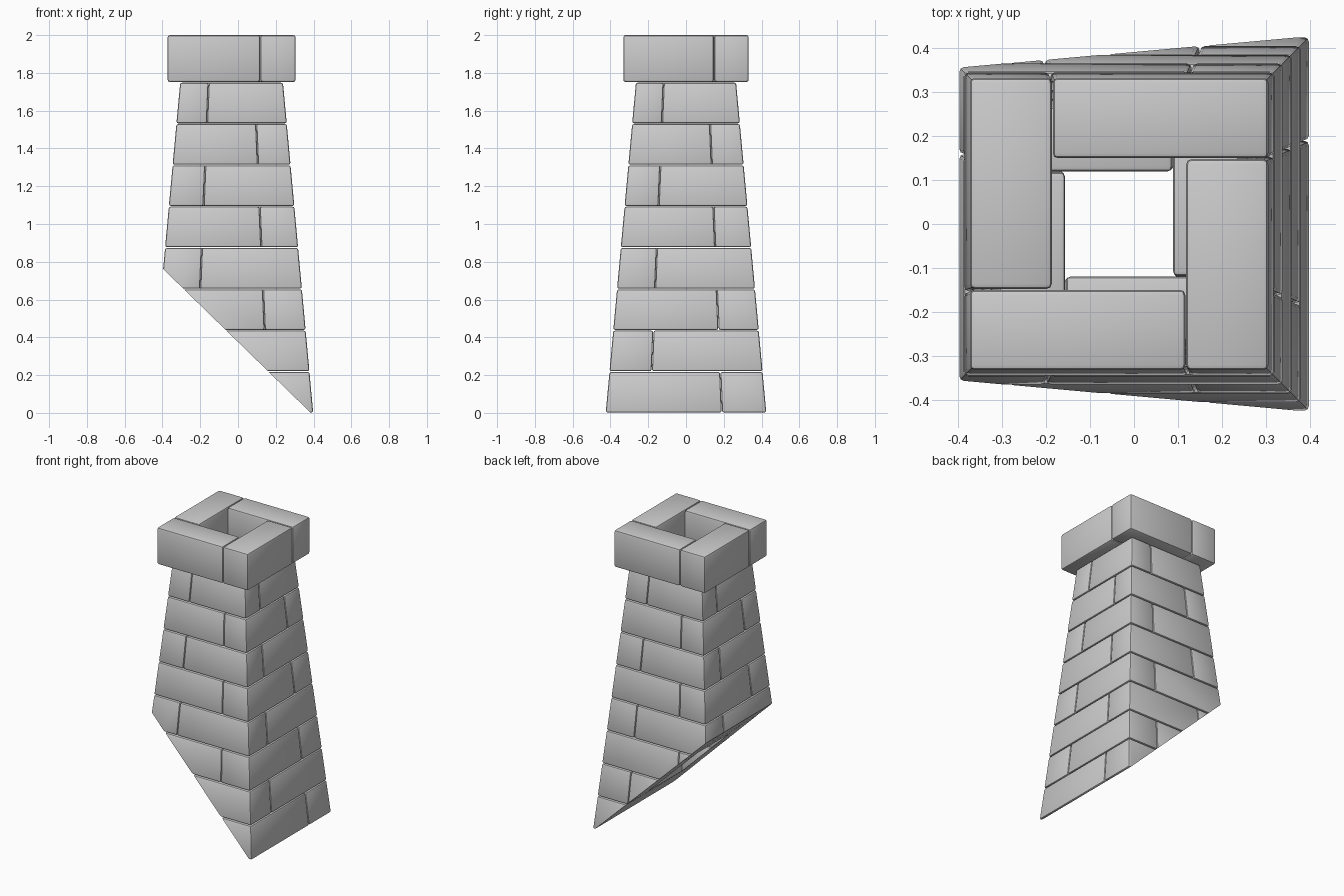
import bpy, bmesh, math
from mathutils import Vector

cube = bpy.data.objects.get("Cube")
if cube:
    bpy.data.objects.remove(cube, do_unlink=True)

stone = bpy.data.materials.new("grey_stone")
stone.use_nodes = True
GREY = (0.6, 0.6, 0.6, 1)
stone.diffuse_color = GREY
stone.node_tree.nodes["Principled BSDF"].inputs["Base Color"].default_value = GREY

CENTRE_X = -0.034
INNER = 0.45      # flue half-width as a share of the outer half-width
GAP = 0.002
CUT_POINT = Vector((0.385, 0, 0))
CUT_NORMAL = Vector((-0.975, 0, -1)).normalized()   # roof slope


def half_width(z):
    return 0.425 - 0.0914 * z


def brick(name, turn, mirror, z0, z1, w0, w1, bevel):
    """One of four pinwheel bricks in a course, tapering from w0 to w1."""
    bm = bmesh.new()
    bmesh.ops.create_cube(bm, size=1)
    for v in bm.verts:
        top = v.co.z > 0
        w = w1 if top else w0
        x = INNER * w - GAP if v.co.x > 0 else -w
        y = -INNER * w if v.co.y > 0 else -w
        for _ in range(turn):
            x, y = -y, x
        x *= mirror * (w + 0.007) / w
        v.co = (x + CENTRE_X, y, z1 - GAP if top else z0 + GAP)
    bmesh.ops.recalc_face_normals(bm, faces=bm.faces)
    bmesh.ops.bevel(bm, geom=bm.edges[:], offset=bevel, segments=2,
                    profile=0.5, affect='EDGES')
    # Trim to the roof slope and close the cut
    cut = bmesh.ops.bisect_plane(bm, geom=bm.verts[:] + bm.edges[:] + bm.faces[:],
                                 plane_co=CUT_POINT, plane_no=CUT_NORMAL,
                                 clear_outer=True)
    edges = [e for e in cut["geom_cut"] if isinstance(e, bmesh.types.BMEdge)]
    if edges and bm.faces:
        bmesh.ops.holes_fill(bm, edges=edges, sides=0)
        bmesh.ops.recalc_face_normals(bm, faces=bm.faces)
    if bm.faces:
        mesh = bpy.data.meshes.new(name)
        bm.to_mesh(mesh)
        mesh.materials.append(stone)
        obj = bpy.data.objects.new(name, mesh)
        bpy.context.collection.objects.link(obj)
        obj.select_set(True)
        bpy.context.view_layer.objects.active = obj
    bm.free()


bpy.ops.object.select_all(action='DESELECT')
SIDES = ("front", "right", "back", "left")

# Tapered shaft: eight courses with alternating joints
COURSES = 8
STEP = 1.75 / COURSES
for i in range(COURSES):
    z0, z1 = i * STEP, (i + 1) * STEP
    for k, side in enumerate(SIDES):
        brick(f"shaft_brick_{i + 1}_{side}", k, 1 if i % 2 == 0 else -1,
              z0, z1, half_width(z0), half_width(z1), 0.01)

# Straight overhanging cap
for k, side in enumerate(SIDES):
    brick(f"cap_brick_{side}", k, 1, 1.75, 2.0 + GAP, 0.332, 0.332, 0.012)

bpy.ops.object.shade_smooth_by_angle(angle=math.radians(40))
